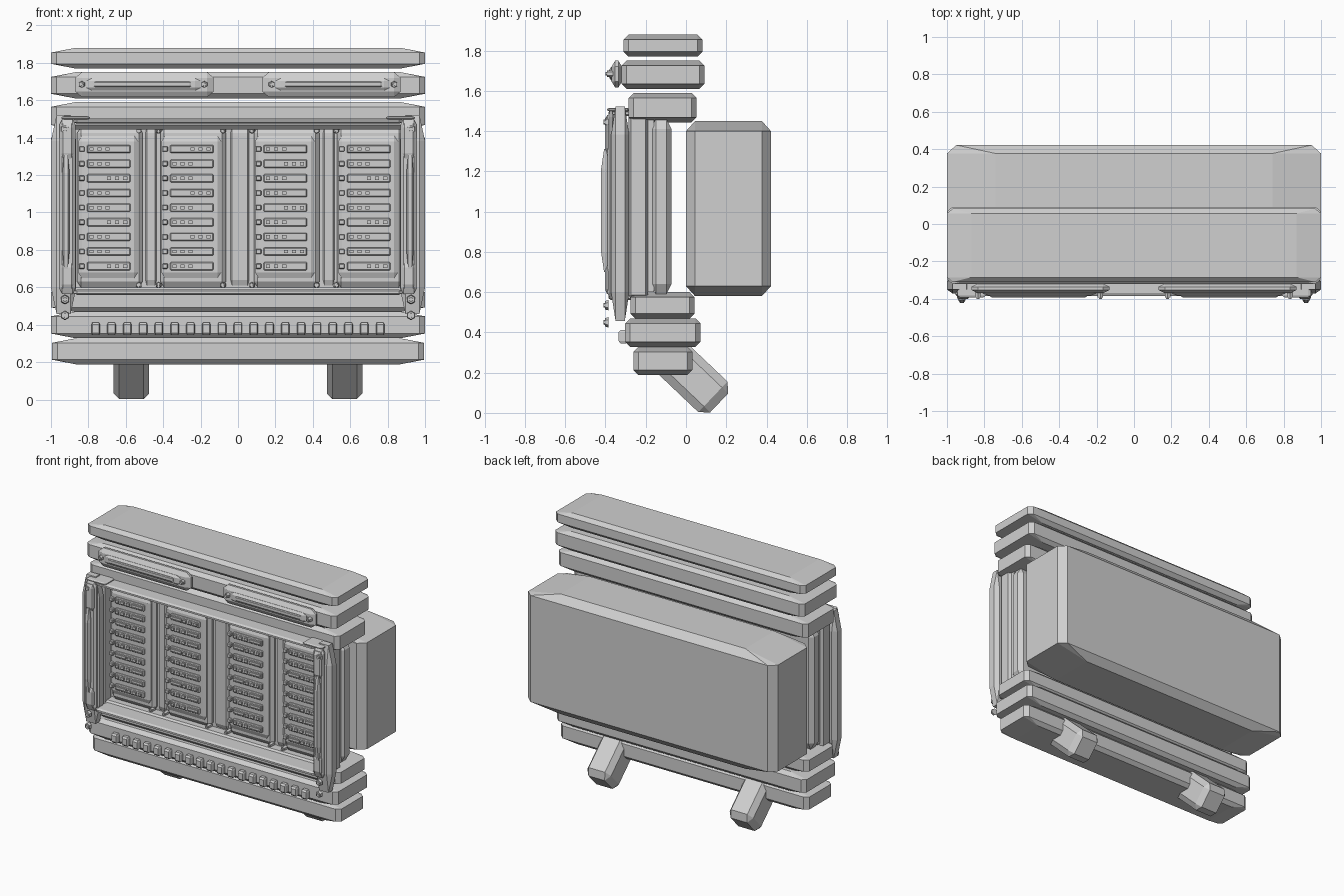
import bpy, bmesh, math
from mathutils import Matrix, Vector

cube = bpy.data.objects.get("Cube")
if cube:
    bpy.data.objects.remove(cube, do_unlink=True)

grey = bpy.data.materials.new("plain grey")
grey.use_nodes = True
grey.diffuse_color = (0.63, 0.63, 0.63, 1)
grey.node_tree.nodes["Principled BSDF"].inputs["Base Color"].default_value = (0.63, 0.63, 0.63, 1)


def finish(name, bm, matrix=None):
    if matrix:
        bm.transform(matrix)
    mesh = bpy.data.meshes.new(name)
    bm.to_mesh(mesh)
    bm.free()
    mesh.materials.append(grey)
    obj = bpy.data.objects.new(name, mesh)
    bpy.context.collection.objects.link(obj)


def add_box(bm, x, y, z, cut=None, end=None):
    """Box from ranges; cut is the chamfer per axis, end a longer top slope in x."""
    mid = Vector([(a[0] + a[1]) / 2 for a in (x, y, z)])
    half = Vector([abs(a[1] - a[0]) / 2 for a in (x, y, z)])
    if cut is None:
        m = Matrix.Translation(mid) @ Matrix.Diagonal((*(half * 2), 1))
        bmesh.ops.create_cube(bm, size=1, matrix=m)
        return
    verts = []
    for sx in (-1, 1):
        for sy in (-1, 1):
            for sz in (-1, 1):
                for axis in range(3):
                    p = [half[i] - (0 if i == axis else cut[i]) for i in range(3)]
                    if axis == 2 and end:
                        p[0] = half[0] - end
                    verts.append(bm.verts.new(mid + Vector((sx * p[0], sy * p[1], sz * p[2]))))
    bmesh.ops.convex_hull(bm, input=verts)


def part(name, boxes, matrix=None):
    bm = bmesh.new()
    for b in boxes:
        add_box(bm, *b)
    bmesh.ops.dissolve_limit(bm, angle_limit=0.01, verts=bm.verts, edges=bm.edges)
    finish(name, bm, matrix)


def both(x, *rest):
    """The same box on the right and the left."""
    return [((s * x[0], s * x[1]), *rest) for s in (-1, 1)]


def screws(name, spots, radius, y_back, y_front):
    bm = bmesh.new()
    for x, z in spots:
        for r, a, b in ((radius, y_back, y_front + 0.008), (radius * 0.55, y_back, y_front)):
            m = Matrix.Translation((x, (a + b) / 2, z)) @ Matrix.Rotation(math.pi / 2, 4, 'X')
            bmesh.ops.create_cone(bm, cap_ends=True, segments=6, radius1=r,
                                  radius2=r * 0.8, depth=a - b, matrix=m)
    finish(name, bm)


# Stacked horizontal slabs
for name, hx, y, z in (
        ("top_slab", 1.0, (-0.31, 0.082), (1.77, 1.88)),
        ("badge_slab", 1.0, (-0.32, 0.092), (1.61, 1.75)),
        ("upper_slab", 1.0, (-0.285, 0.052), (1.443, 1.59)),
        ("lower_slab", 1.0, (-0.275, 0.042), (0.468, 0.6)),
        ("tooth_slab", 1.0, (-0.302, 0.072), (0.328, 0.47)),
        ("base_slab", 0.995, (-0.262, 0.032), (0.188, 0.328))):
    part(name, [((-hx, hx), y, z, (0.03, 0.025, 0.025), 0.13)])

# Rear housing
part("rear_housing", [((-1, 1), (0, 0.422), (0.58, 1.45), (0.05, 0.045, 0.05), 0.26)])

# Slanted feet
for side, s in (("right", -1), ("left", 1)):
    tilt = Matrix.Translation((s * 0.57, 0.165, 0.05)) @ Matrix.Rotation(math.radians(46.5), 4, 'X')
    part(side + "_foot", [((-0.095, 0.095), (-0.105, 0.105), (0, 0.43), (0.03, 0.04, 0.043))], tilt)

# Row of teeth along the front
part("front_teeth", [((-0.784 + i * 0.0845, -0.738 + i * 0.0845), (-0.335, -0.29), (0.345, 0.412),
                      (0.005, 0.01, 0.012)) for i in range(19)])

# Badge plates with rails and screws
part("badge_plates", both((0.13, 0.87), (-0.37, -0.318), (1.617, 1.75), (0.035, 0.018, 0.03)))
part("badge_rails", both((0.2, 0.81), (-0.382, -0.35), (1.652, 1.718), (0.03, 0.01, 0.015))
     + both((0.25, 0.77), (-0.392, -0.37), (1.67, 1.7), (0.01, 0.005, 0.005)))
screws("badge_screws", [(s * x, 1.685) for s in (-1, 1) for x in (0.18, 0.835)], 0.02, -0.35, -0.4)

# Back panel behind the columns
part("back_panel", [((-0.96, 0.96), (-0.175, -0.072), (0.59, 1.46), (0.03, 0.025, 0.05)),
                    ((-0.94, 0.94), (-0.19, -0.16), (0.6, 1.47))])
part("divider_posts", [((x - w, x + w), (-0.21, -0.17), (0.61, 1.455), (0.008, 0.012, 0.03))
                       for x, w in ((-0.465, 0.03), (0.01, 0.05), (0.485, 0.03))])

# Equipment columns with rows of slim units
columns = (-0.86, -0.415, 0.085, 0.53)
part("column_frames", [((x, x + 0.35), (-0.225, -0.17), (0.6, 1.455), (0.02, 0.02, 0.03))
                       for x in columns])
part("column_faces", [((x + 0.005, x + 0.325), (-0.242, -0.21), (0.65, 1.41), (0.02, 0.012, 0.03))
                      for x in columns])
units, details = [], []
for c, x in enumerate(columns):
    for row in range(9):
        z = 0.713 + row * 0.0783
        units.append(((x + 0.052, x + 0.285), (-0.256, -0.235), (z - 0.022, z + 0.022),
                      (0.006, 0.005, 0.005)))
        units.append(((x + 0.01, x + 0.04), (-0.262, -0.235), (z - 0.014, z + 0.014),
                      (0.004, 0.005, 0.004)))
        flip = (row + c) % 3 == 0
        for i in range(3):
            dx = x + (0.16 if flip else 0.065) + i * 0.043
            details.append(((dx, dx + 0.022), (-0.268, -0.25), (z - 0.009, z + 0.009)))
        sx = x + (0.06 if flip else 0.19)
        details.append(((sx, sx + 0.085), (-0.264, -0.25), (z - 0.008, z + 0.008)))
part("slim_units", units)
part("unit_details", details)
screws("column_screws", [(x, z) for x in (-0.53, -0.425, -0.08, 0.075, 0.42, 0.525)
                         for z in (0.612, 1.438)], 0.017, -0.2, -0.25)

# Frame around the opening
part("frame_rails", [((-0.88, 0.88), (-0.385, y), z, (0.02, 0.015, 0.008))
                     for y, z in ((-0.19, (0.56, 0.588)), (-0.27, (1.475, 1.503)))])
part("frame_walls", both((0.875, 0.96), (-0.285, -0.19), (0.565, 1.505), (0.02, 0.012, 0.02)))
part("frame_sides", both((0.865, 1.0), (-0.372, -0.282), (0.457, 1.522), (0.03, 0.022, 0.14)))
part("side_strips", both((0.87, 0.955), (-0.39, -0.355), (0.565, 1.5), (0.015, 0.012, 0.03)))
part("top_brackets", both((0.79, 0.945), (-0.392, -0.28), (1.498, 1.515), (0.015, 0.01, 0.005)))

# Side grips on end blocks
part("grip_blocks", [b for z in ((0.59, 0.73), (1.29, 1.48))
                     for b in both((0.88, 0.945), (-0.402, -0.37), z, (0.01, 0.01, 0.025))])
part("side_grips", both((0.9, 0.94), (-0.422, -0.38), (0.7, 1.31), (0.01, 0.015, 0.1)))
screws("frame_screws", [(s * 0.925, z) for s in (-1, 1) for z in (0.45, 0.535, 1.445)],
       0.026, -0.385, -0.41)
